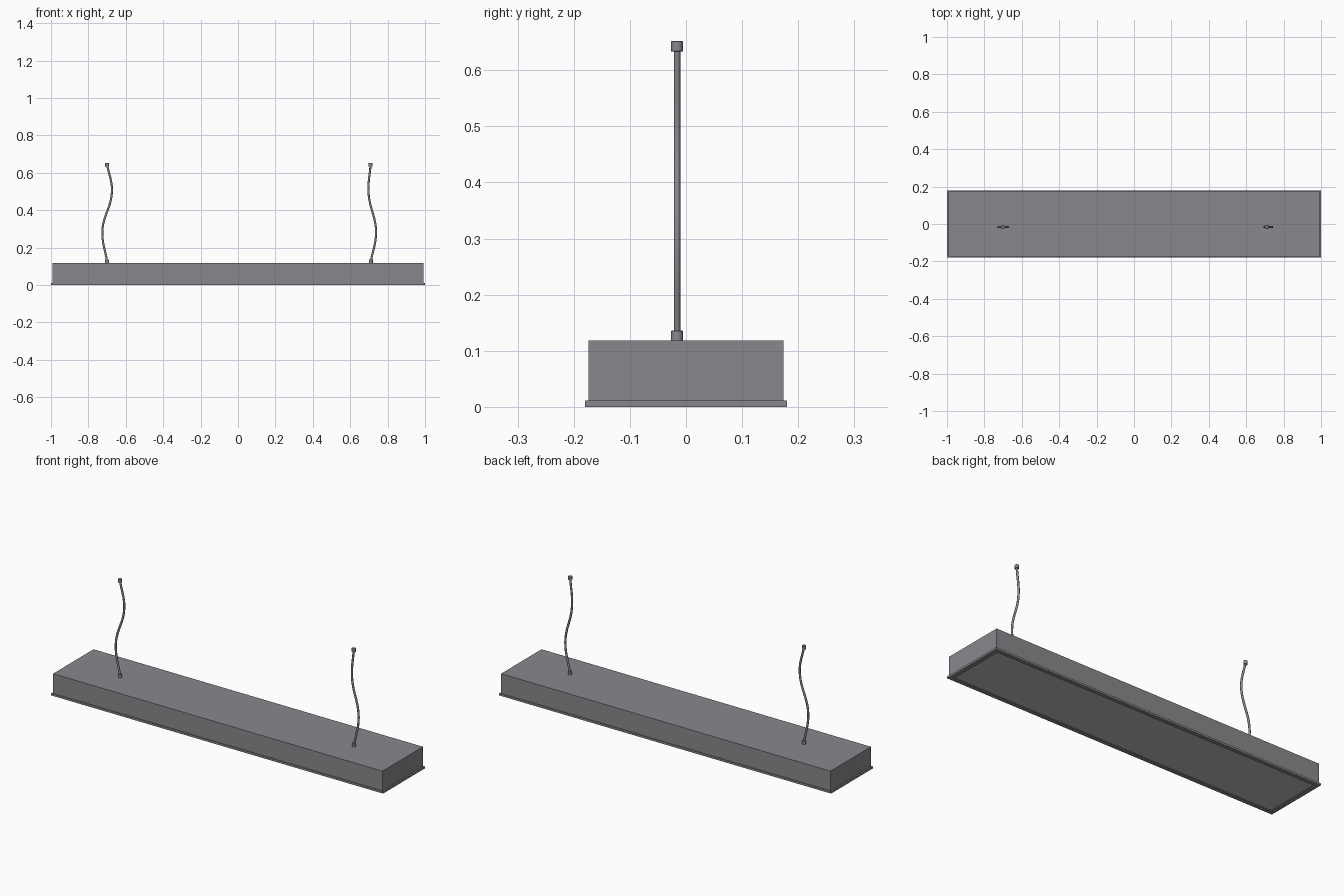
import bpy, bmesh

if "Cube" in bpy.data.objects:
    bpy.data.objects.remove(bpy.data.objects["Cube"])


def material(name, rgb):
    m = bpy.data.materials.new(name)
    m.diffuse_color = (*rgb, 1)
    m.use_nodes = True
    m.node_tree.nodes["Principled BSDF"].inputs["Base Color"].default_value = m.diffuse_color
    return m


GREY = material("grey metal", (0.25, 0.25, 0.27))
PANEL = material("diffuser panel", (0.50, 0.53, 0.50))
CABLE_Y = -0.016


def finish(ob, name, mat):
    ob.name = name
    ob.data.materials.append(mat)
    return ob


def box(name, hx, hy, z0, z1, mat):
    bpy.ops.mesh.primitive_cube_add(size=1, location=(0, 0, (z0 + z1) / 2))
    ob = bpy.context.object
    ob.scale = (2 * hx, 2 * hy, z1 - z0)
    bpy.ops.object.transform_apply(location=True, rotation=False, scale=True)
    return finish(ob, name, mat)


def ferrule(name, x, z0, z1):
    bpy.ops.mesh.primitive_cylinder_add(vertices=24, radius=0.0105, depth=z1 - z0,
                                        location=(x, CABLE_Y, (z0 + z1) / 2))
    ob = finish(bpy.context.object, name, GREY)
    bev = ob.modifiers.new("soft rim", 'BEVEL')
    bev.width = 0.001
    bev.limit_method = 'ANGLE'
    bpy.ops.object.shade_smooth_by_angle()


def cable(name, pts):
    cu = bpy.data.curves.new(name, 'CURVE')
    cu.dimensions = '3D'
    cu.bevel_depth = 0.0058
    cu.bevel_resolution = 3
    cu.use_fill_caps = True
    sp = cu.splines.new('BEZIER')
    sp.bezier_points.add(len(pts) - 1)
    for bp, (x, z) in zip(sp.bezier_points, pts):
        bp.co = (x, CABLE_Y, z)
        bp.handle_left_type = bp.handle_right_type = 'AUTO'
    ob = bpy.data.objects.new(name, cu)
    bpy.context.collection.objects.link(ob)
    cu.materials.append(GREY)


# Lamp housing
box("housing", 0.992, 0.174, 0.008, 0.118, GREY)

# Rectangular rim, open in the middle
bm = bmesh.new()
loops = []
for hx, hy in ((1.0, 0.18), (0.975, 0.158)):
    for z in (0.0, 0.011):
        loops.append([bm.verts.new((sx * hx, sy * hy, z))
                      for sx, sy in ((-1, -1), (1, -1), (1, 1), (-1, 1))])
ob_, ot, ib, it = loops
for i in range(4):
    j = (i + 1) % 4
    for a, b in ((ob_, ot), (ot, it), (it, ib), (ib, ob_)):
        bm.faces.new((a[i], a[j], b[j], b[i]))
bmesh.ops.recalc_face_normals(bm, faces=bm.faces)
me = bpy.data.meshes.new("bottom_rim")
bm.to_mesh(me)
bm.free()
rim = bpy.data.objects.new("bottom_rim", me)
bpy.context.collection.objects.link(rim)
finish(rim, "bottom_rim", GREY)

# Light diffuser, set just inside the rim
box("diffuser", 0.975, 0.158, 0.004, 0.010, PANEL)

# Wavy hanging cables with end ferrules
paths = {
    "left": [(-0.70, 0.125), (-0.725, 0.29), (-0.674, 0.50), (-0.70, 0.645)],
    "right": [(0.71, 0.125), (0.738, 0.285), (0.698, 0.49), (0.709, 0.645)],
}
for side, pts in paths.items():
    cable(side + "_cable", pts)
    ferrule(side + "_lower_ferrule", pts[0][0], 0.116, 0.136)
    ferrule(side + "_upper_ferrule", pts[-1][0], 0.633, 0.652)
